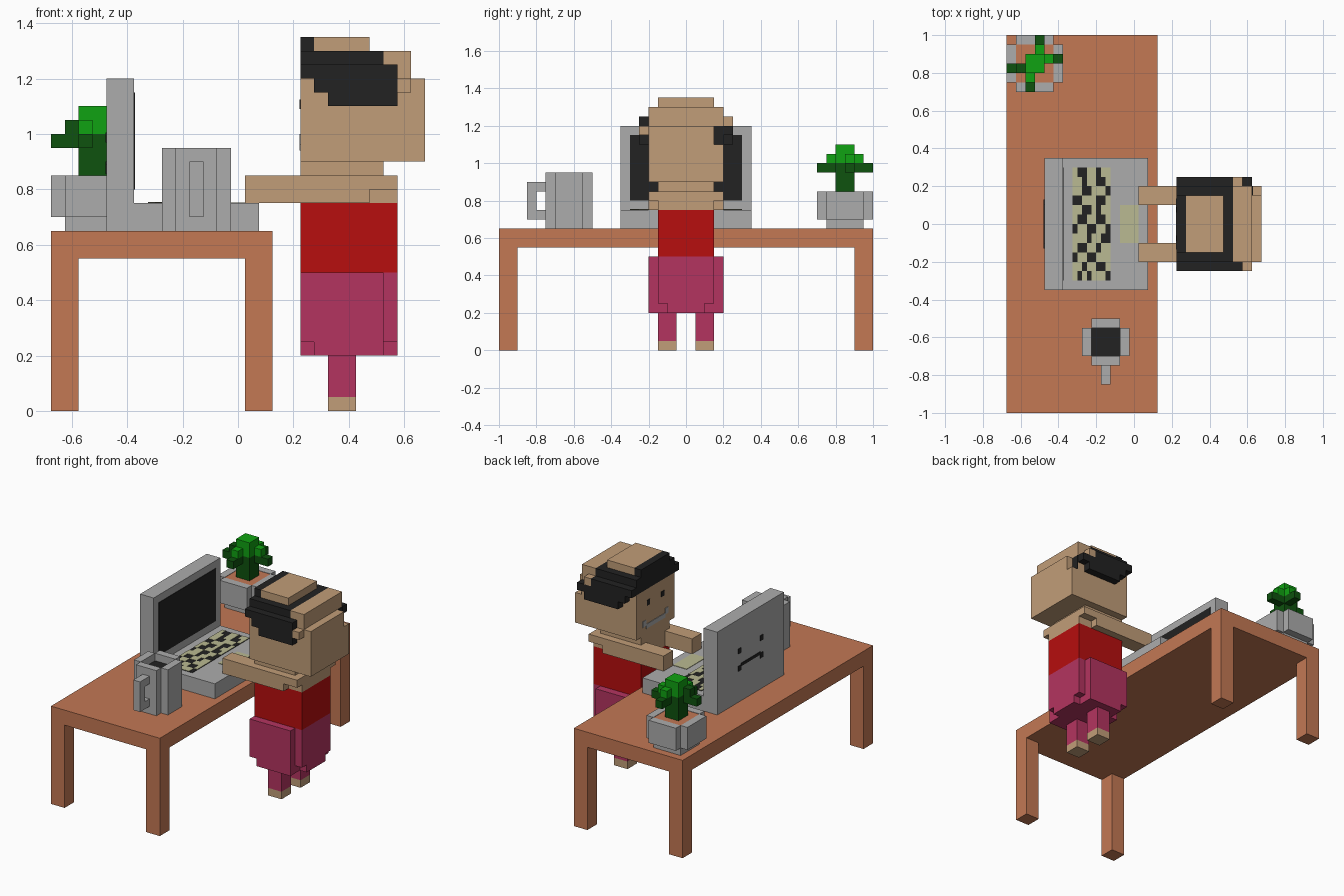
import bpy, bmesh

cube = bpy.data.objects.get("Cube")
if cube:
    bpy.data.objects.remove(cube, do_unlink=True)

U = 0.05  # block size


def material(name, rgb):
    lin = [((c / 255 + 0.055) / 1.055) ** 2.4 if c > 10 else c / 255 / 12.92 for c in rgb]
    m = bpy.data.materials.new(name)
    m.use_nodes = True
    m.diffuse_color = (*lin, 1)
    m.node_tree.nodes["Principled BSDF"].inputs["Base Color"].default_value = (*lin, 1)
    return m


wood = material("terracotta", (195, 120, 84))
grey = material("grey", (172, 172, 172))
black = material("black", (34, 34, 34))
skin = material("tan", (193, 157, 120))
red = material("red", (183, 14, 14))
pink = material("raspberry", (180, 52, 96))
leaf = material("dark_green", (14, 82, 14))
bright = material("bright_green", (16, 162, 18))
beige = material("pale_khaki", (186, 186, 146))


def part(name, mat, boxes):
    """One object from boxes (x0, x1, y0, y1, z0, z1) given in block units."""
    bm = bmesh.new()
    for x0, x1, y0, y1, z0, z1 in boxes:
        r = bmesh.ops.create_cube(bm, size=1)
        for v in r["verts"]:
            v.co.x = (x1 if v.co.x > 0 else x0) * U - 0.675
            v.co.y = (y1 if v.co.y > 0 else y0) * U - 1
            v.co.z = (z1 if v.co.z > 0 else z0) * U
    me = bpy.data.meshes.new(name)
    bm.to_mesh(me)
    bm.free()
    me.materials.append(mat)
    ob = bpy.data.objects.new(name, me)
    bpy.context.collection.objects.link(ob)
    return ob


def both(*boxes):
    """Boxes plus their mirror images across y = 0."""
    return [b for x0, x1, y0, y1, z0, z1 in boxes
            for b in ((x0, x1, y0, y1, z0, z1), (x0, x1, 40 - y1, 40 - y0, z0, z1))]


# Table
part("table_top", wood, [(0, 16, 0, 40, 11, 13)])
part("table_legs", wood, both((0, 2, 0, 2, 0, 11), (14, 16, 0, 2, 0, 11)))

# Laptop with screen panel and touch pad
part("laptop_base", grey, [(6, 15, 13, 27, 13, 15)])
part("laptop_lid", grey, [(4, 6, 13, 27, 13, 24)])
part("laptop_screen", black, [(6, 6.06, 14, 26, 16, 23)])
part("touch_pad", beige, [(12, 14, 18, 22, 15, 15.06)])

# Keyboard: dark plate with scattered pale keys
part("keyboard_plate", black, [(7, 11, 14, 26, 15, 15.06)])
keys = ["#..##.##", "##.##..#", "##..###.", "..###..#", "##..#.##", "#..##..#",
        ".##..##.", "###.##..", "#..##.##", ".##..###", "##.##..#", "#.#.###."]
part("keyboard_keys", beige, [
    (7 + c / 2, 7.5 + c / 2, 25 - r, 26 - r, 15.06, 15.1)
    for r, row in enumerate(keys) for c, k in enumerate(row) if k == "#"])

# Small face on the lid's outer side
part("lid_face", black, both((3.94, 4, 17.4, 18, 19.4, 20.1),
                             (3.94, 4, 17.4, 18, 17.1, 17.8))
     + [(3.94, 4, 18, 22, 17.6, 18)])

# Mug: chamfered ring, drink, handle
part("mug_wall", grey, [(8, 9, 6, 9, 13, 19), (12, 13, 6, 9, 13, 19),
                        (9, 12, 5, 6, 13, 19), (9, 12, 9, 10, 13, 19)])
part("mug_drink", black, [(9, 12, 6, 9, 13, 18)])
part("mug_handle", grey, [(10, 11, 3, 4, 14, 18), (10, 11, 4, 5, 14, 15), (10, 11, 4, 5, 17, 18)])

# Plant pot
part("pot", grey, [(1, 5, 35, 39, 13, 14), (0, 1, 35, 39, 14, 17), (5, 6, 35, 39, 14, 17),
                   (1, 5, 34, 35, 14, 17), (1, 5, 39, 40, 14, 17)])
part("pot_soil", wood, [(1, 5, 35, 39, 14, 16.95)])

# Plant: stem with four drooping arms in a pinwheel
part("plant_stem", leaf, [(2, 4, 36, 38, 16.9, 20)])
part("plant_leaves", leaf, [(0, 2, 36, 37, 19, 20), (1, 2, 36, 37, 20, 21), (4, 6, 37, 38, 19, 20),
                            (2, 3, 34, 36, 19, 20), (3, 4, 38, 40, 19, 20)])
part("plant_crown", bright, [(2, 4, 36, 38, 20, 22), (4, 5, 37, 38, 20, 21),
                             (2, 3, 35, 36, 20, 21), (3, 4, 38, 39, 20, 21)])

# Legs, trousers and shirt
part("feet", skin, both((20, 22, 17, 19, 0, 1)))
part("trouser_legs", pink, both((20, 22, 17, 19, 1, 4)))
part("trouser_hips", pink, [(18, 24, 16, 24, 5, 10), (24, 25, 17, 23, 5, 10),
                            (19, 24, 16, 24, 4, 5), (18, 19, 18, 22, 4, 5), (24, 25, 18, 22, 4, 5)])
part("shirt", red, [(18, 25, 17, 23, 10, 15)])

# Shoulders, neck and arms
part("shoulders", skin, [(18, 25, 18, 22, 15, 17)])
part("neck", skin, [(18, 24, 17, 23, 17, 18)])
part("arms", skin, both((14, 23, 16, 18, 15, 17), (23, 25, 16, 18, 16, 17), (23, 25, 17, 18, 15, 16)))

# Head
part("head", skin, [(18, 26, 16, 24, 18, 24), (24, 26, 16, 24, 24, 26),
                    (26, 27, 16, 23, 18, 24), (26, 27, 23, 24, 18, 22),
                    (19, 23, 17, 23, 26, 27),
                    (25, 26, 15, 16, 23, 24), (24, 25, 24, 25, 24, 25)])

# Hair: cap, fringe, stepped side locks
part("hair_cap", black, [(18, 24, 16, 24, 24, 26), (18, 19, 17, 23, 26, 27)])
part("hair_sides", black, both((18, 24, 15, 16, 24, 25), (19, 25, 15, 16, 23, 24),
                               (20, 25, 15, 16, 22, 23))
     + [(24, 25, 15, 16, 24, 25), (25, 26, 24, 25, 23, 24), (26, 26.1, 23, 24, 22, 24)])

# Face
part("eyes", black, both((17.94, 18, 18.2, 18.8, 21.8, 22.5)))
part("smile", grey, both((17.94, 18, 17.3, 18, 19.2, 20))
     + [(17.94, 18, 18, 22, 18.8, 19.4)])
